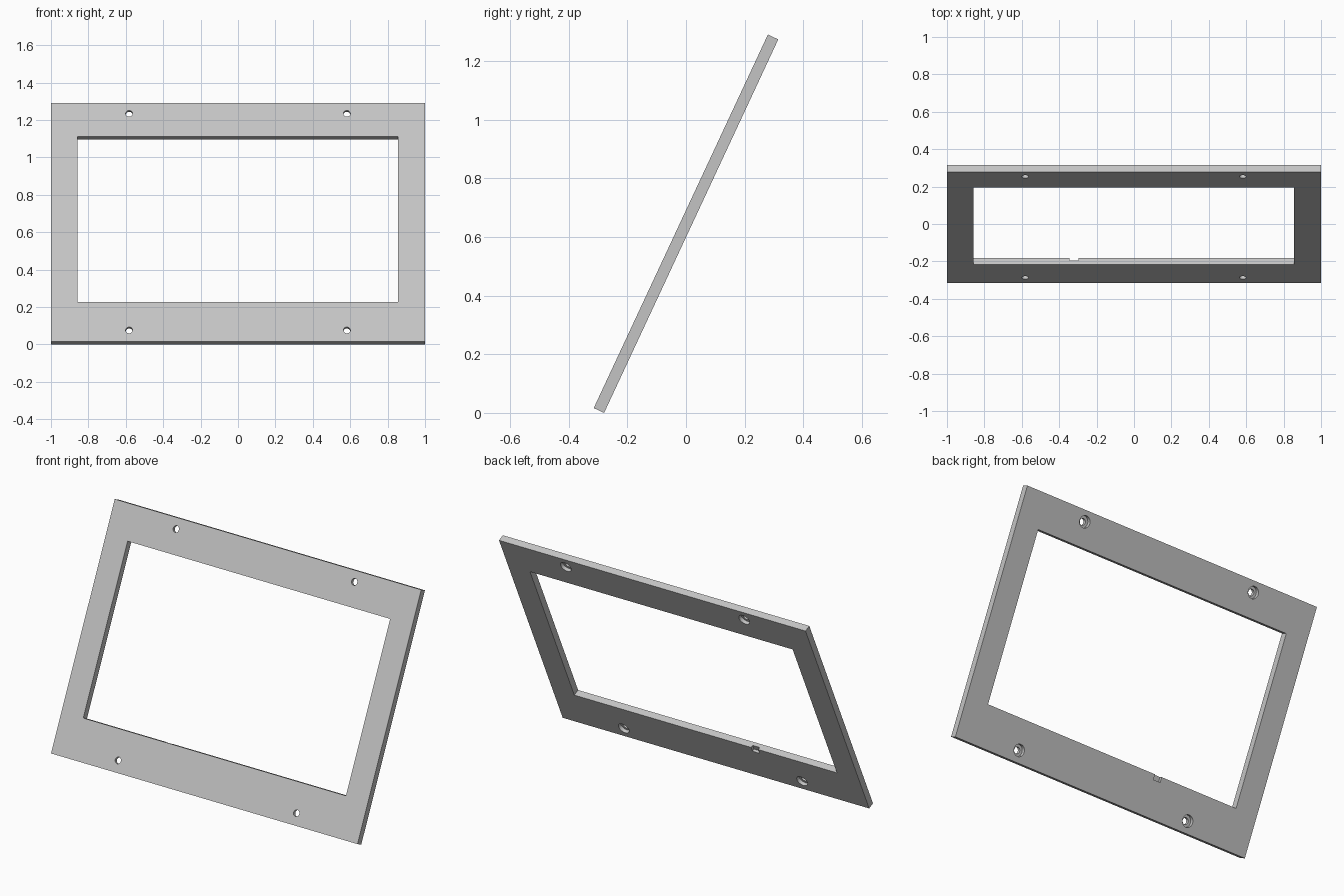
import bpy
from math import radians, pi
from mathutils import Vector

old = bpy.data.objects.get("Cube")
if old:
    bpy.data.objects.remove(old, do_unlink=True)

W, H, T = 2.0, 1.405, 0.039      # panel width, slanted height, thickness
TILT = radians(-25)              # leans back from upright


def box(name, x0, x1, y0, y1, z0, z1):
    lo, hi = Vector((x0, y0, z0)), Vector((x1, y1, z1))
    bpy.ops.mesh.primitive_cube_add(size=1, location=(lo + hi) / 2)
    ob = bpy.context.object
    ob.name = name
    ob.scale = hi - lo
    bpy.ops.object.transform_apply(location=True, rotation=False, scale=True)
    return ob


def peg(name, x, z, radius, y0, y1):
    bpy.ops.mesh.primitive_cylinder_add(
        vertices=32, radius=radius, depth=y1 - y0,
        location=(x, (y0 + y1) / 2, z), rotation=(pi / 2, 0, 0))
    ob = bpy.context.object
    ob.name = name
    return ob


def cut(target, cutter):
    cutter.hide_render = True
    mod = target.modifiers.new("cut", 'BOOLEAN')
    mod.operation = 'DIFFERENCE'
    mod.solver = 'EXACT'
    mod.object = cutter
    bpy.context.view_layer.objects.active = target
    bpy.ops.object.modifier_apply(modifier=mod.name)
    bpy.data.objects.remove(cutter, do_unlink=True)


# Flat panel, upright for now, centred on the origin
frame = box("bezel_frame", -W / 2, W / 2, -T / 2, T / 2, -H / 2, H / 2)

# Window opening
sill, lintel = -H / 2 + 0.231, H / 2 - 0.197
cut(frame, box("window_cutter", -0.858, 0.856, -T, T, sill, lintel))

# Small notch in the sill, open to the back
cut(frame, box("notch_cutter", -0.344, -0.298, T / 2 - 0.016, T, sill - 0.03, sill + 0.02))

# Screw holes, counterbored from the back
for x in (-0.582, 0.582):
    for z in (-H / 2 + 0.066, H / 2 - 0.061):
        cut(frame, peg("screw_cutter", x, z, 0.0185, -T, T))
        cut(frame, peg("counterbore_cutter", x, z, 0.034, -0.001, T))

# Lean the frame back and stand it on the ground
frame.rotation_euler = (TILT, 0, 0)
bpy.context.view_layer.update()
frame.location.z -= min((frame.matrix_world @ v.co).z for v in frame.data.vertices)

# Plain grey finish
mat = bpy.data.materials.new("light_grey")
mat.use_nodes = True
grey = (0.55, 0.55, 0.55, 1)
mat.diffuse_color = grey
mat.node_tree.nodes["Principled BSDF"].inputs["Base Color"].default_value = grey
frame.data.materials.clear()
frame.data.materials.append(mat)

bpy.ops.object.select_all(action='DESELECT')
frame.select_set(True)
bpy.context.view_layer.objects.active = frame
bpy.ops.object.shade_smooth_by_angle(angle=radians(30))
